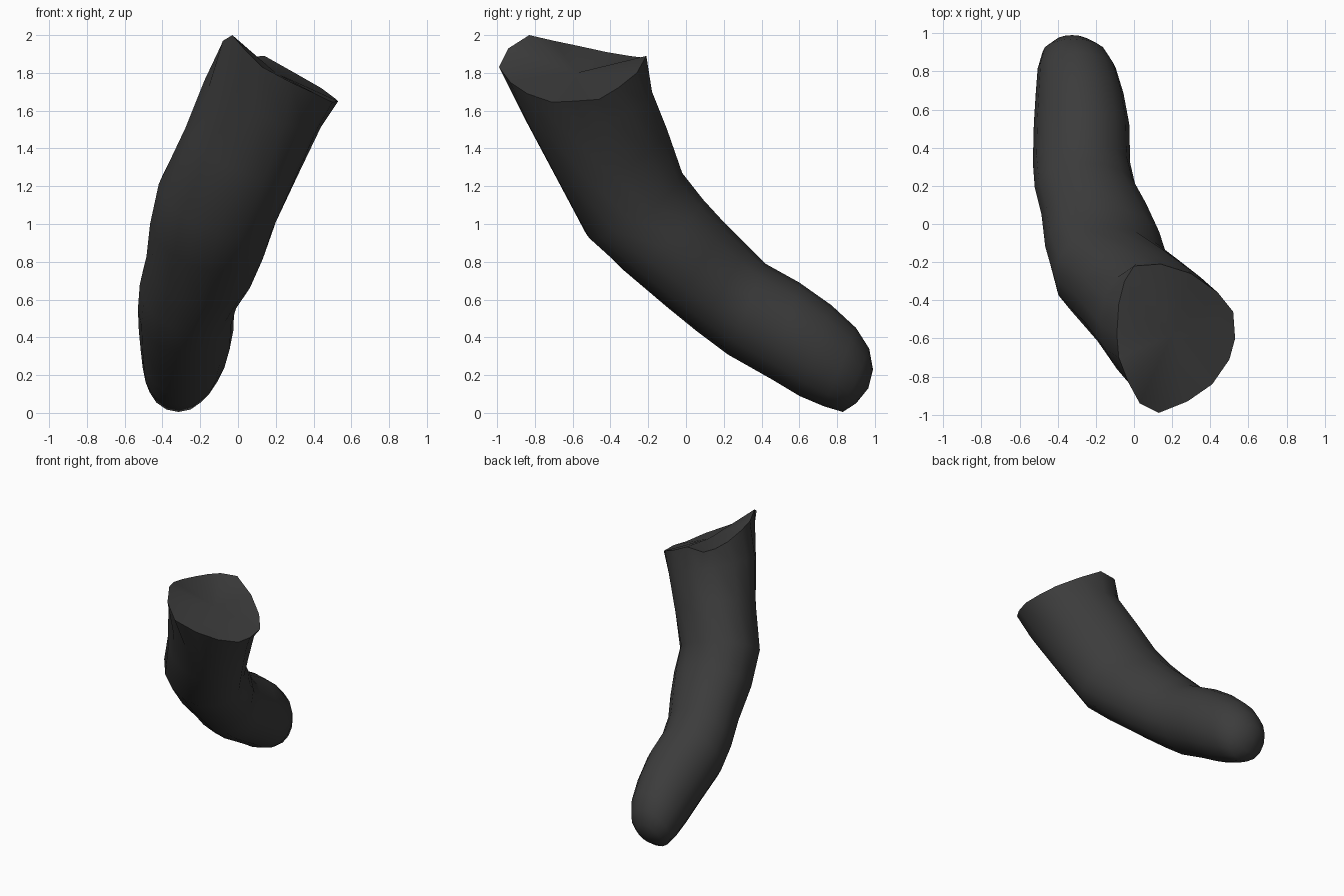
import bpy, bmesh, math
from mathutils import Vector

if "Cube" in bpy.data.objects:
    bpy.data.objects.remove(bpy.data.objects["Cube"])

N = 16

# Cut rim at the open end, starting at +x and running counter-clockwise
rim = [(.53, -.6, 1.65), (.52, -.46, 1.66), (.44, -.36, 1.72), (.30, -.26, 1.80),
       (.14, -.21, 1.89), (0, -.22, 1.88), (-.05, -.30, 1.89), (-.08, -.42, 1.91),
       (-.09, -.58, 1.945), (-.08, -.70, 1.97), (-.03, -.83, 2.0), (.03, -.94, 1.93),
       (.13, -.99, 1.83), (.28, -.93, 1.75), (.41, -.84, 1.69), (.50, -.71, 1.645)]

# Cross-sections: front y, front z, back y, back z, centre x, half width, sideways tilt
sections = [
    (-.86, 1.57, -.18, 1.70, .13, .31, -.12),
    (-.70, 1.27, -.10, 1.50, .02, .30, -.12),
    (-.53, .95, -.02, 1.27, -.11, .31, -.10),
    (-.33, .755, .09, 1.13, -.155, .31, -.06),
    (-.10, .56, .20, 1.01, -.20, .285, -.04),
    (.06, .43, .32, .89, -.255, .265, -.02),
    (.22, .31, .42, .79, -.275, .255, 0),
    (.45, .18, .60, .69, -.275, .25, 0),
    (.60, .09, .77, .57, -.285, .23, 0),
    (.73, .035, .90, .45, -.30, .205, 0),
    (.83, .005, .97, .34, -.315, .165, 0),
    (.90, .05, .99, .23, -.325, .10, 0),
]

bm = bmesh.new()
rings = [[bm.verts.new(p) for p in rim]]
for fy, fz, by, bz, cx, hw, tilt in sections:
    c = Vector((cx, (fy + by) / 2, (fz + bz) / 2))
    side = Vector((hw, 0, tilt))
    depth = Vector((0, (by - fy) / 2, (bz - fz) / 2))
    rings.append([bm.verts.new(c + side * math.cos(k * math.tau / N)
                               + depth * math.sin(k * math.tau / N)) for k in range(N)])

# Skin between neighbouring rings
for a, b in zip(rings, rings[1:]):
    for k in range(N):
        j = (k + 1) % N
        bm.faces.new((a[k], a[j], b[j], b[k]))

# Cut face and rounded tip
for ring, centre in ((rings[0], (.2, -.58, 1.80)), (rings[-1], (-.325, .965, .13))):
    pole = bm.verts.new(centre)
    for k in range(N):
        bm.faces.new((ring[k], ring[(k + 1) % N], pole))
bmesh.ops.recalc_face_normals(bm, faces=bm.faces)

mesh = bpy.data.meshes.new("finger")
bm.to_mesh(mesh)
bm.free()
finger = bpy.data.objects.new("finger", mesh)
bpy.context.collection.objects.link(finger)

# Dark grey surface
mat = bpy.data.materials.new("dark_grey")
mat.diffuse_color = (.045, .045, .045, 1)
mat.use_nodes = True
mat.node_tree.nodes["Principled BSDF"].inputs["Base Color"].default_value = mat.diffuse_color
mesh.materials.append(mat)

# Smooth body, sharp rim
bpy.context.view_layer.objects.active = finger
finger.select_set(True)
bpy.ops.object.shade_smooth_by_angle(angle=math.radians(50))
